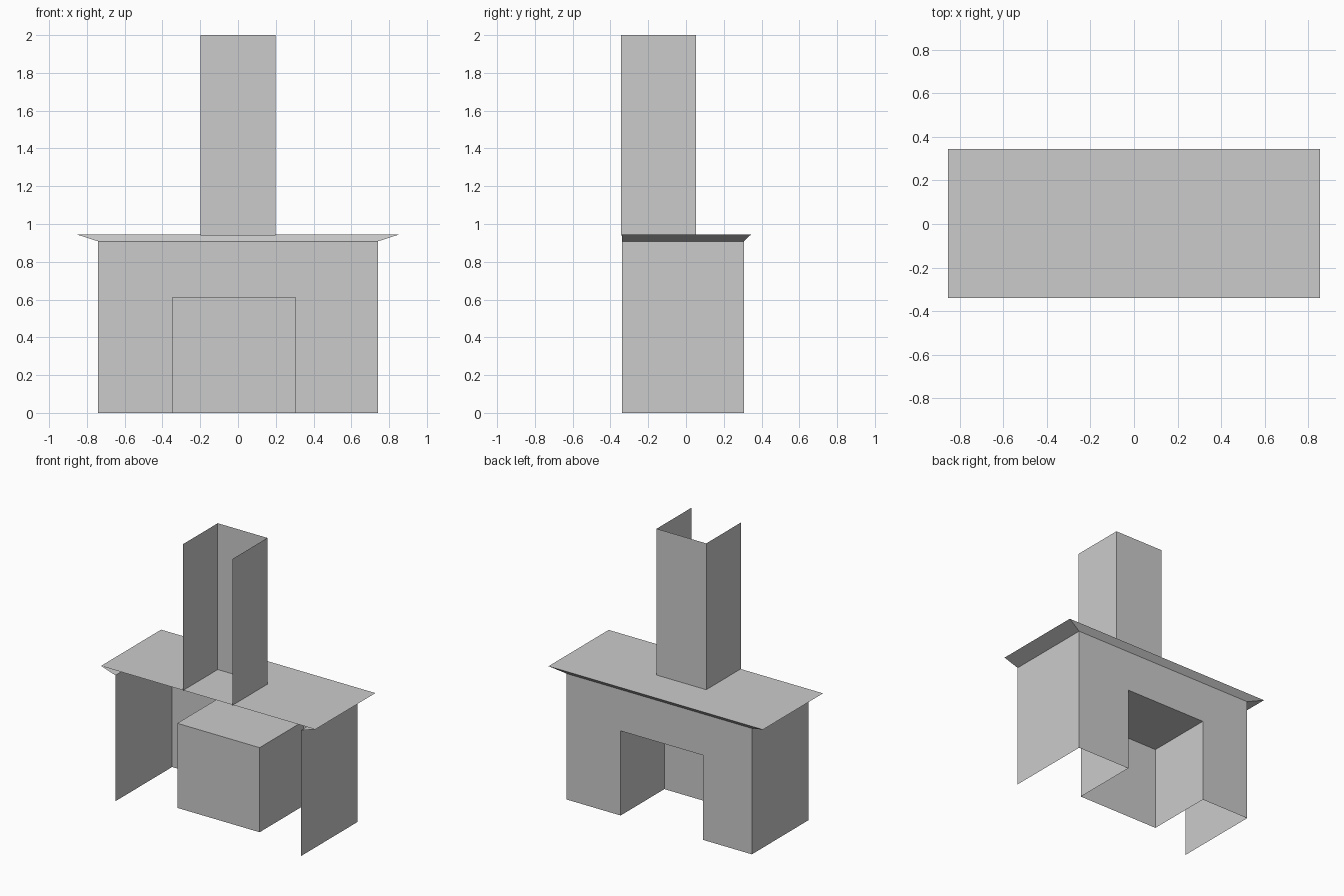
import bpy

if "Cube" in bpy.data.objects:
    bpy.data.objects.remove(bpy.data.objects["Cube"])

Y_BACK, Y_BODY, Y_SHELF = -0.34, 0.306, 0.345
Z_BODY, Z_SHELF = 0.908, 0.945


def make(name, verts, faces):
    mesh = bpy.data.meshes.new(name)
    mesh.from_pydata(verts, [], faces)
    mesh.update()
    obj = bpy.data.objects.new(name, mesh)
    bpy.context.collection.objects.link(obj)
    return obj


def sheet(name, path, z0, z1):
    """Upright folded sheet following an open xy path."""
    n = len(path)
    verts = [(x, y, z) for z in (z0, z1) for x, y in path]
    faces = [(i, i + 1, n + i + 1, n + i) for i in range(n - 1)]
    return make(name, verts, faces)


def u_path(x, y0, y1):
    """Three-sided outline, open towards -y."""
    return [(x, y0), (x, y1), (-x, y1), (-x, y0)]


# Side walls of the surround
for name, s in (("right_wall", 1), ("left_wall", -1)):
    ends = [(s * 0.74, Y_BACK), (s * 0.74, Y_BODY)]
    sheet(name, ends[::s], 0, Z_BODY)

# Hearth face: one arch-shaped polygon around the opening
L, R, TOP = -0.35, 0.307, 0.61
outline = [(0.74, 0), (R, 0), (R, TOP), (L, TOP), (L, 0),
           (-0.74, 0), (-0.74, Z_BODY), (0.74, Z_BODY)]
make("hearth_face", [(x, Y_BODY, z) for x, z in outline], [tuple(range(8))])

# Firebox: sides, rear and ceiling, no floor
Y_BOX = -0.192
sheet("firebox_walls", [(L, Y_BODY), (L, Y_BOX), (R, Y_BOX), (R, Y_BODY)], 0, TOP)
make("firebox_ceiling", [(L, Y_BODY, TOP), (R, Y_BODY, TOP),
                         (R, Y_BOX, TOP), (L, Y_BOX, TOP)], [(0, 1, 2, 3)])

# Mantel shelf: flat top with three flared undersides
low = [(x, y, Z_BODY) for x, y in u_path(0.74, Y_BACK, Y_BODY)]
high = [(x, y, Z_SHELF) for x, y in u_path(0.855, Y_BACK, Y_SHELF)]
make("mantel_shelf", low + high,
     [(i, i + 1, i + 5, i + 4) for i in range(3)] + [(4, 5, 6, 7)])

# Chimney breast, open at the top and towards the wall
sheet("chimney", u_path(0.198, -0.345, 0.052), 0.94, 2.0)
